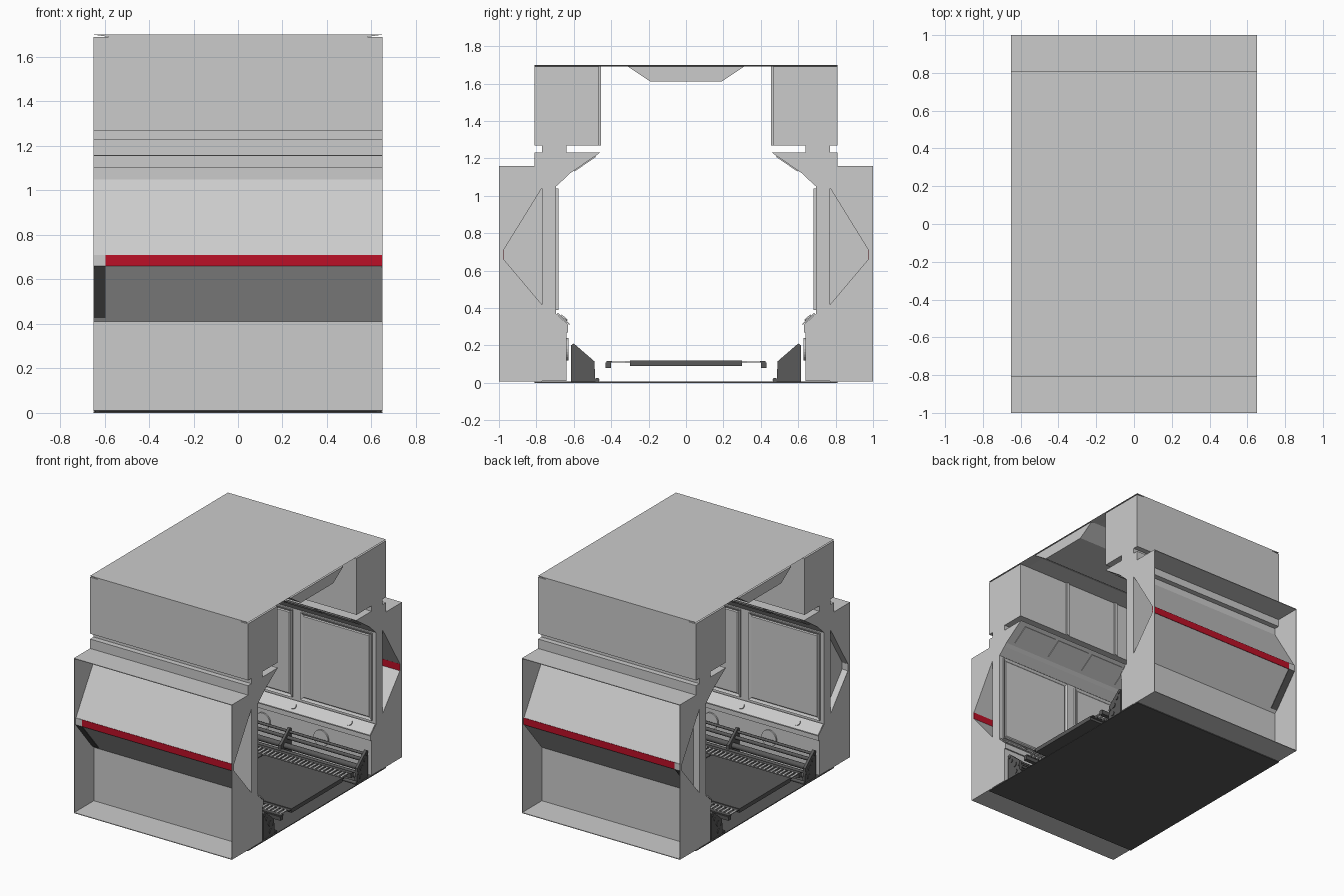
import bpy, bmesh, math
from mathutils import Vector, Matrix

if "Cube" in bpy.data.objects:
    bpy.data.objects.remove(bpy.data.objects["Cube"])

X = 0.65
red = bpy.data.materials.new("red_stripe")
red.diffuse_color = (0.5, 0.005, 0.02, 1)
red.use_nodes = True
red.node_tree.nodes["Principled BSDF"].inputs["Base Color"].default_value = red.diffuse_color
dark = bpy.data.materials.new("dark_metal")
dark.diffuse_color = (0.10, 0.10, 0.10, 1)
dark.use_nodes = True
dark.node_tree.nodes["Principled BSDF"].inputs["Base Color"].default_value = dark.diffuse_color


def finish(name, bm, mirror=True, mat=None, recalc=True):
    if recalc:
        bmesh.ops.recalc_face_normals(bm, faces=bm.faces)
    me = bpy.data.meshes.new(name)
    bm.to_mesh(me)
    bm.free()
    ob = bpy.data.objects.new(name, me)
    bpy.context.collection.objects.link(ob)
    if mat:
        me.materials.append(mat)
    if mirror:
        m = ob.modifiers.new("both_sides", 'MIRROR')
        m.use_axis = (False, True, False)
        m.use_mirror_merge = False
    return ob


def add_box(bm, x0, x1, y0, y1, z0, z1):
    mat = Matrix.Translation(((x0 + x1) / 2, (y0 + y1) / 2, (z0 + z1) / 2)) @ \
        Matrix.Diagonal((x1 - x0, y1 - y0, z1 - z0, 1))
    return bmesh.ops.create_cube(bm, size=1, matrix=mat)['verts']


def boxes(name, items, mirror=True, mat=None):
    bm = bmesh.new()
    for b in items:
        add_box(bm, *b)
    return finish(name, bm, mirror, mat)


def add_prism(bm, pts, x0, x1):
    f = bm.faces.new([bm.verts.new((x0, y, z)) for y, z in pts])
    ext = bmesh.ops.extrude_face_region(bm, geom=[f])['geom']
    bmesh.ops.translate(bm, vec=(x1 - x0, 0, 0),
                        verts=[v for v in ext if isinstance(v, bmesh.types.BMVert)])


def prism(name, pts, spans, mirror=True, mat=None):
    bm = bmesh.new()
    for x0, x1 in spans:
        add_prism(bm, pts, x0, x1)
    return finish(name, bm, mirror, mat)


def add_rod(bm, centre, axis, r, length, n=16):
    rot = Vector((0, 0, 1)).rotation_difference(Vector(axis)).to_matrix().to_4x4()
    bmesh.ops.create_cone(bm, cap_ends=True, segments=n, radius1=r, radius2=r,
                          depth=length, matrix=Matrix.Translation(centre) @ rot)


# wall structure
prism("side_wall", [(.64, .01), (.77, .01), (.77, 1.10), (.81, 1.10), (.81, 1.23),
                    (.77, 1.23), (.77, 1.27), (.64, 1.27), (.64, 1.23), (.46, 1.23),
                    (.62, 1.12), (.64, 1.10), (.695, 1.05), (.695, .37), (.63, .31),
                    (.63, .27), (.64, .27)], [(-X, X)])

# upper lockers with upright ribs
boxes("upper_locker", [(-X, X, .465, .81, 1.27, 1.69)])
boxes("locker_ribs", [(x - .012, x + .012, .455, .465, 1.27, 1.69) for x in (-.22, .22)])

# roof sheet, tapering slightly underneath
bm = bmesh.new()
vs = add_box(bm, -X, X, -.81, .81, 1.69, 1.70)
for v in vs:
    if v.co.z < 1.695:
        v.co.x *= .89
finish("roof", bm, mirror=False)

# ceiling light box
prism("ceiling_light", [(-.31, 1.69), (-.19, 1.61), (.19, 1.61), (.31, 1.69)], [(-X, X)], False)

# outer niche: top, bottom, end plates with a hexagonal opening
boxes("niche_top_bottom", [(-X, X, .77, 1, 1.155, 1.16), (-X, X, .77, 1, .008, .013)])
hexa = [(.77, 1.05), (.98, .71), (.98, .66), (.77, .41)]
prism("niche_end_plate", [(.77, 1.16), (1, 1.16), (1, .01), (.77, .01)] + hexa[::-1],
      [(-X, -X + .003), (X - .003, X)])

# hollow outer bulge and its end cap
t = .004
inner = [(.77, 1.05 - 2 * t), (.98 - t, .71 - t / 2), (.98 - t, .66 + t / 2), (.77, .41 + 2 * t)]
prism("outer_bulge", hexa + inner[::-1], [(-X, X)])
prism("bulge_end_cap", inner, [(-.602, -.598)])
boxes("red_stripe", [(-.595, X, .974, .983, .66, .71)], mat=red)
boxes("stripe_end_block", [(-X, -.595, .974, .984, .66, .71)])
prism("bulge_lower_end_trim", [(.98, .66), (.787, .43), (.79, .426), (.984, .66)],
      [(-X, -.595)], mat=dark)

# inner wall panels with recessed centres
bm = bmesh.new()
for x0, x1 in ((-.62, -.035), (.035, .62)):
    add_box(bm, x0, x1, .683, .70, .39, 1.04)
bm.normal_update()
fronts = [f for f in bm.faces if f.normal.y < -.9]
for thick, depth in ((.025, -.010), (.010, 0.006)):
    bmesh.ops.inset_individual(bm, faces=fronts, thickness=thick, depth=depth)
finish("inner_wall_panel", bm)

# sloping upper panels
d = Vector((-.16, .11)).normalized()
n = Vector((-d.y, -d.x))
a = Vector((.62, 1.12)) + d * .025
b = Vector((.46, 1.23)) - d * .03
n = Vector((-.11, -.16)).normalized()
prism("upper_slope_panel", [a, b, b + n * .006, a + n * .006],
      [(-.6 + i * .305, -.6 + i * .305 + .275) for i in range(4)])

# sloping lower trim with round lamps
prism("lower_slope_trim", [(.685, .375), (.622, .315), (.622, .307), (.69, .367)], [(-X, X)])
bm = bmesh.new()
for x in (-.46, 0, .46):
    add_rod(bm, (x, .652, .346), (0, -.69, .72), .022, .012, 20)
for x in (-.24, .24):
    add_rod(bm, (x, .636, .18), (0, 1, 0), .06, .014, 24)
finish("round_wall_lamp", bm)

# pipe brackets and pipes
prism("pipe_bracket", [(.615, 0), (.615, .20), (.60, .21), (.49, .115), (.485, .02), (.465, .02), (.465, 0)],
      [(-.64, -.62), (-.01, .01), (.62, .64)], mat=dark)
bm = bmesh.new()
for y, z, r in ((.54, .10, .02), (.53, .04, .018), (.575, .145, .013),
                (.597, .18, .01), (.50, .08, .01), (.475, .015, .012)):
    add_rod(bm, (0, y, z), (1, 0, 0), r, 2 * .645, 12)
pipes = finish("floor_pipes", bm, mat=dark)
bpy.context.view_layer.objects.active = pipes
pipes.select_set(True)
bpy.ops.object.shade_smooth_by_angle(angle=math.radians(40))

# floor
boxes("base_sheet", [(-X, X, -.81, .81, 0, .006)], False, dark)
boxes("floor_plate", [(-X, -.003, -.3, .3, .09, .12), (.003, X, -.3, .3, .09, .12),
                      (-.01, .01, -.3, .3, .09, .115)], False, dark)
boxes("grate_rails", [(-X, X, .30, .325, .108, .115), (-X, X, .395, .425, .108, .116),
                      (-X, X, .40, .43, .08, .108)], mat=dark)
boxes("grate_slats", [(-.645 + i * .0323, -.645 + i * .0323 + .016, .32, .40, .108, .115)
                      for i in range(40)])
